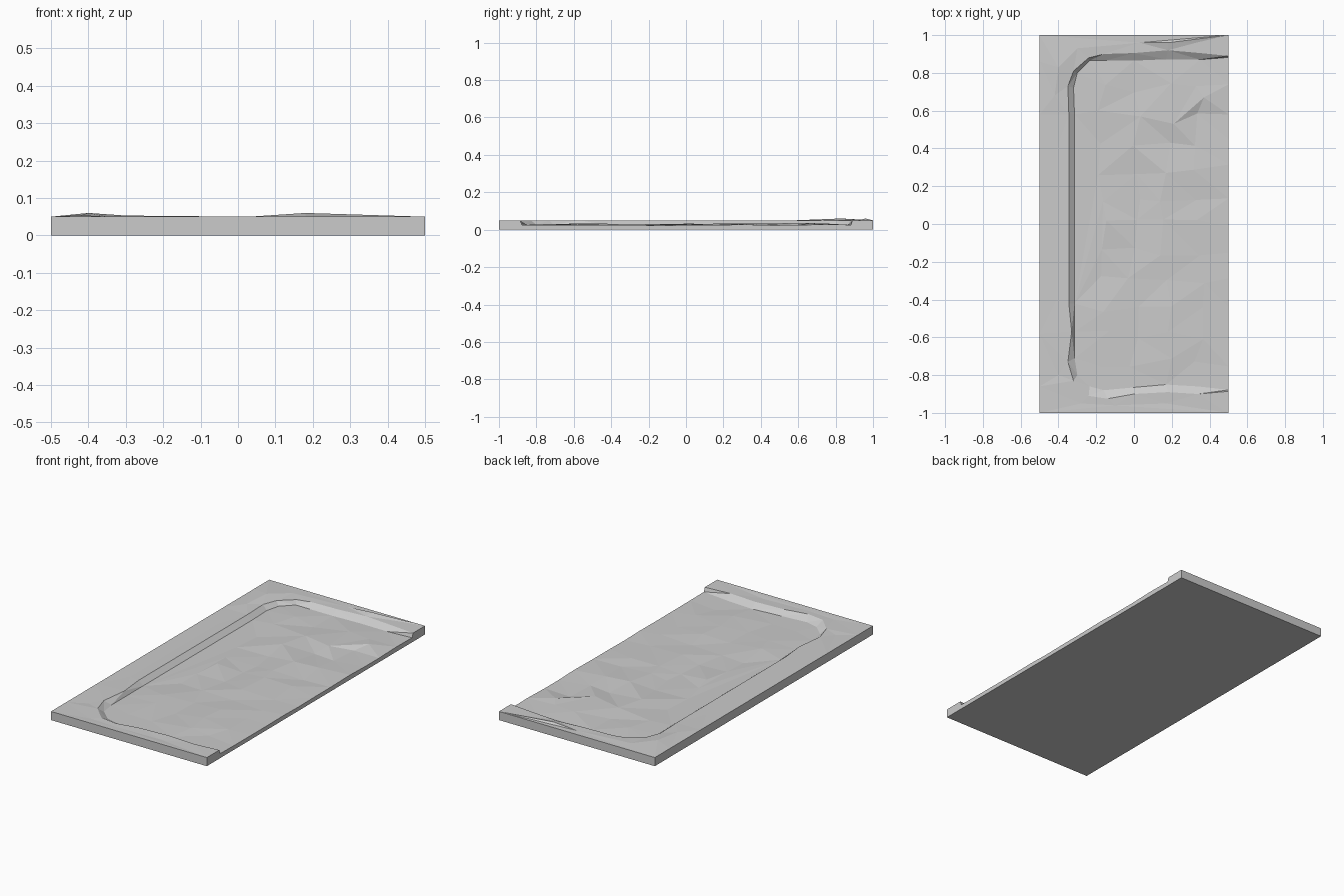
import bpy, bmesh, random
from mathutils import Vector
from mathutils.geometry import delaunay_2d_cdt

random.seed(4)
cube = bpy.data.objects.get("Cube")
if cube:
    bpy.data.objects.remove(cube)

TOP, FLOOR = 0.05, 0.028
points, edges = [], []


def add(x, y, z):
    points.append(Vector((x, y, z)))


def add_path(path, z):
    start = len(points)
    for x, y in path:
        add(x, y, z)
    edges.extend((i, i + 1) for i in range(start, len(points) - 1))


# Upper lip and foot of the bank, both open on the left side
lip = [(.5, -.886), (.34, -.9), (.18, -.89), (0, -.9), (-.14, -.925), (-.24, -.91),
       (-.32, -.83), (-.35, -.73), (-.33, -.57), (-.345, -.42), (-.345, .58),
       (-.35, .73), (-.32, .81), (-.24, .88), (-.16, .9), (0, .905), (.18, .92),
       (.35, .905), (.5, .89)]
foot = [(.5, -.878), (.34, -.86), (.17, -.85), (0, -.865), (-.16, -.88), (-.235, -.86),
        (-.3, -.8), (-.315, -.71), (-.315, -.57), (-.315, -.42), (-.315, .58),
        (-.32, .72), (-.3, .8), (-.235, .865), (-.15, .865), (0, .865), (.17, .872),
        (.35, .87), (.5, .882)]
add_path(lip, TOP)
add_path(foot, FLOOR - .002)

# Outer border of the slab
for x in (-.5, .5):
    for y in (-1, 1):
        add(x, y, TOP)
for y in (-.86, -.58, .58, .86):
    add(-.5, y, TOP)

# Low mounds and dips on the raised rim
for x, y, z in [(-.4, .83, .06), (-.42, .68, .054), (-.3, .93, .053), (.18, .96, .06),
                (.03, .96, TOP), (.33, .96, TOP), (-.4, -.8, .047), (.17, -.95, .047),
                (-.1, -.96, .049), (-.41, .4, .049), (-.41, -.4, .049), (-.28, -.95, .048)]:
    add(x, y, z)

# Small ledge in the floor
add_path([(.21, .53), (.37, .67)], .036)
add(.335, .585, .021)

# Uneven floor
for row in range(11):
    y = -.73 + row * .145
    for x in (-.16, 0, .17, .34, .5):
        if x > .1 and .48 < y < .7:
            continue
        jitter = 0 if x == .5 else .035
        add(x + random.uniform(-jitter, jitter), y + random.uniform(-.03, .03),
            FLOOR + random.uniform(-.006, .006))
add(.5, .58, .024)

# Triangulated top surface
flat = [p.to_2d() for p in points]
verts2d, _, tris, origins, _, _ = delaunay_2d_cdt(flat, edges, [], 0, 1e-5)
bm = bmesh.new()
verts = []
for co, source in zip(verts2d, origins):
    z = points[source[0]].z if source else FLOOR
    verts.append(bm.verts.new((co.x, co.y, z)))
for tri in tris:
    bm.faces.new([verts[i] for i in tri])

# Sides and underside
border = [e for e in bm.edges if e.is_boundary]
result = bmesh.ops.extrude_edge_only(bm, edges=border)["geom"]
for v in result:
    if isinstance(v, bmesh.types.BMVert):
        v.co.z = 0
bmesh.ops.contextual_create(bm, geom=[e for e in bm.edges if e.is_boundary])
bmesh.ops.recalc_face_normals(bm, faces=bm.faces)

mesh = bpy.data.meshes.new("ground_tile")
bm.to_mesh(mesh)
bm.free()
tile = bpy.data.objects.new("ground_tile", mesh)
bpy.context.collection.objects.link(tile)

grey = bpy.data.materials.new("stone_grey")
grey.use_nodes = True
colour = (.6, .6, .6, 1)
grey.diffuse_color = colour
grey.node_tree.nodes["Principled BSDF"].inputs["Base Color"].default_value = colour
mesh.materials.append(grey)
